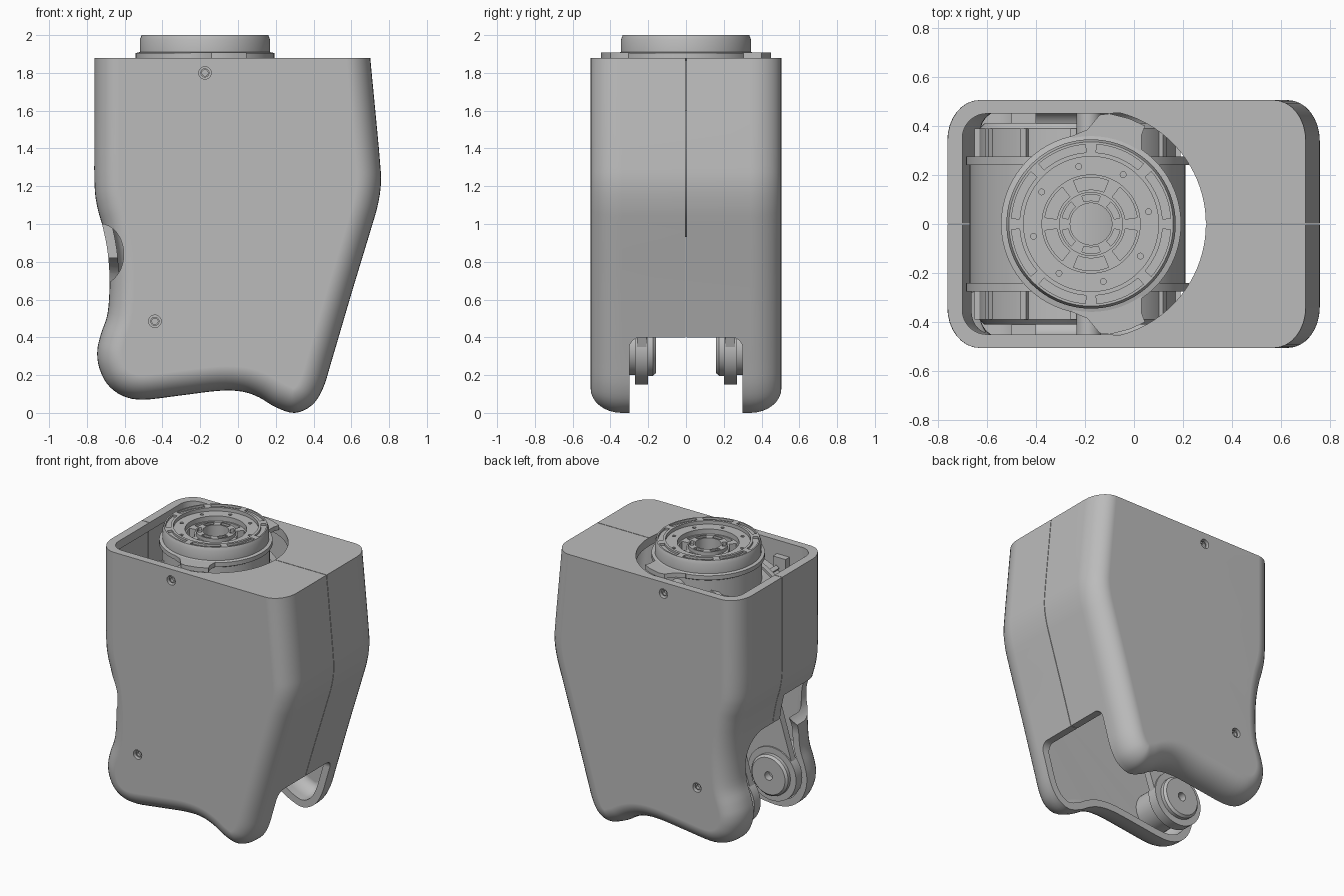
import bpy, bmesh, math
from mathutils import Vector

if "Cube" in bpy.data.objects:
    bpy.data.objects.remove(bpy.data.objects["Cube"], do_unlink=True)

grey = bpy.data.materials.new("plain grey")
grey.use_nodes = True
grey.diffuse_color = (0.5, 0.5, 0.5, 1)
grey.node_tree.nodes["Principled BSDF"].inputs["Base Color"].default_value = (0.5, 0.5, 0.5, 1)
parts = []


def make(name, bm):
    bmesh.ops.recalc_face_normals(bm, faces=bm.faces[:])
    mesh = bpy.data.meshes.new(name)
    bm.to_mesh(mesh)
    bm.free()
    mesh.materials.append(grey)
    obj = bpy.data.objects.new(name, mesh)
    bpy.context.collection.objects.link(obj)
    parts.append(obj)
    return obj


def place(axis, u, v, w):
    return {"x": (w, u, v), "y": (u, w, v), "z": (u, v, w)}[axis]


def add_prism(bm, pts, axis, a, b):
    low = [bm.verts.new(place(axis, u, v, a)) for u, v in pts]
    top = [bm.verts.new(place(axis, u, v, b)) for u, v in pts]
    bm.faces.new(low)
    bm.faces.new(top)
    for i in range(len(pts)):
        j = (i + 1) % len(pts)
        bm.faces.new((low[i], low[j], top[j], top[i]))


def prism(name, pts, axis, a, b):
    bm = bmesh.new()
    add_prism(bm, pts, axis, a, b)
    return make(name, bm)


def arc(cx, cy, r, start, end, n=12, ry=None):
    angles = [math.radians(start + (end - start) * i / n) for i in range(n + 1)]
    return [(cx + r * math.cos(t), cy + (ry or r) * math.sin(t)) for t in angles]


def disc(cx, cy, r, n=32, ry=None):
    return arc(cx, cy, r, 0, 360, n, ry)[:-1]


def sector(cx, cy, r0, r1, start, end):
    return arc(cx, cy, r1, start, end) + arc(cx, cy, r0, end, start)


def lathe(name, profile, axis, cx, cy, n=72):
    """Turn a closed (radius, height) outline about an axis."""
    bm = bmesh.new()
    rings = [[bm.verts.new(place(axis, u, v, h)) for u, v in disc(cx, cy, r, n)]
             for r, h in profile]
    for k, ring in enumerate(rings):
        nxt = rings[(k + 1) % len(rings)]
        for i in range(n):
            j = (i + 1) % n
            bm.faces.new((ring[i], ring[j], nxt[j], nxt[i]))
    return make(name, bm)


def cut(obj, cutter):
    mod = obj.modifiers.new("cut", "BOOLEAN")
    mod.operation = "DIFFERENCE"
    mod.solver = "EXACT"
    mod.object = cutter
    bpy.context.view_layer.objects.active = obj
    bpy.ops.object.modifier_apply(modifier=mod.name)
    parts.remove(cutter)
    bpy.data.objects.remove(cutter, do_unlink=True)


# Side outline of the leg shell, from top of -x edge round to top of +x edge
outline = [Vector(p) for p in (
    (-.76, 1.88), (-.76, 1.55), (-.76, 1.22), (-.745, 1.09), (-.715, .98), (-.69, .85),
    (-.68, .7), (-.69, .53), (-.725, .42), (-.745, .33), (-.735, .24), (-.69, .15),
    (-.61, .09), (-.5, .07), (-.3, .093), (-.1, .117), (.02, .113), (.11, .083),
    (.2, .03), (.3, 0), (.39, .04), (.45, .13), (.5, .29), (.6, .63), (.7, .96),
    (.74, 1.1), (.757, 1.22), (.75, 1.35), (.725, 1.62), (.7, 1.88))]


def smooth_path(p, steps=4):
    out = []
    for i in range(len(p) - 1):
        a, b, c, d = p[max(i - 1, 0)], p[i], p[i + 1], p[min(i + 2, len(p) - 1)]
        for k in range(steps):
            t = k / steps
            out.append(0.5 * (2 * b + (c - a) * t + (2 * a - 5 * b + 4 * c - d) * t * t
                              + (3 * b - a - 3 * c + d) * t ** 3))
    return out + [p[-1]]


path = smooth_path(outline)
last = len(path) - 1
normals = []
for i in range(last + 1):
    d = (path[min(i + 1, last)] - path[max(i - 1, 0)]).normalized()
    normals.append(Vector((-d.y, d.x)))
for _ in range(5):
    normals = [(normals[max(i - 1, 0)] + normals[i] * 2 + normals[min(i + 1, last)]).normalized()
               for i in range(last + 1)]
normals[0], normals[last] = Vector((1, 0)), Vector((-1, 0))


def rounded_body(name, inset, half, r_in, r_y, top, n=8):
    """Outline extruded in y with rounded front and back edges."""
    bm = bmesh.new()
    turns = [math.pi / 2 * k / n for k in range(n + 1)]
    layers = [(-1, t) for t in reversed(turns)] + [(1, t) for t in turns]
    rings = []
    for side, t in layers:
        off = inset + r_in * (1 - math.cos(t))
        y = side * (half - r_y + r_y * math.sin(t))
        pts = [p + m * off for p, m in zip(path, normals)]
        rings.append([bm.verts.new((p.x, y, min(p.y, top))) for p in pts])
    for a, b in zip(rings, rings[1:]):
        for i in range(last):
            bm.faces.new((a[i], a[i + 1], b[i + 1], b[i]))
    bm.faces.new(rings[0])
    bm.faces.new(rings[-1])
    bm.faces.new([r[0] for r in rings] + [r[-1] for r in reversed(rings)])
    return make(name, bm)


# Hollow shell with open top
shell = rounded_body("leg_shell", 0, .505, .13, .165, 1.88)
cut(shell, rounded_body("cavity", .05, .455, .07, .1, 1.82))
HX = -.175
mouth = (arc(HX, 0, .468, -75, 75, 40) + [(HX, .45)] + arc(-.6, .35, .1, 90, 180)
         + arc(-.6, -.35, .1, 180, 270) + [(HX, -.45)])
cut(shell, prism("mouth", mouth, "z", 1.7, 2))


# Clearance between the two lower cheeks, taller on the -x side
def slot(top, r):
    return ([(-.3, -.2), (.3, -.2)] + arc(.3 - r, top - r, r, 0, 90)
            + arc(r - .3, top - r, r, 90, 180))


cut(shell, prism("cheek_slot", slot(.4, .06), "x", -1, 1))
cut(shell, prism("rear_slot", slot(.82, .2), "x", -1, -.45))
cut(shell, prism("side_notch", disc(-.73, .84, .125, 40, .16), "y", -.7, -.08))
cut(shell, prism("seam", [(-1, -1), (1, -1), (1, 3), (-1, 3)], "y", -.002, .002))

# Screw holes with seated screws
for s in (-1, 1):
    for x, z in ((HX, 1.8), (-.44, .485)):
        cut(shell, prism("screw_hole", disc(x, z, .033), "y", s * .47, s * .6))
        lathe("screw", [(.016, s * .46), (.024, s * .46), (.024, s * .49), (.016, s * .49)],
              "y", x, z, 24)

# Upper rotary joint
hip = lathe("upper_joint", [
    (.085, 1.6), (.35, 1.6), (.35, 1.865), (.367, 1.875), (.367, 1.905), (.345, 1.91),
    (.345, 1.975), (.335, 2), (.275, 2), (.275, 1.975), (.2, 1.975), (.2, 1.94),
    (.13, 1.94), (.13, 1.965), (.085, 1.965)], "z", HX, 0, 96)
bm = bmesh.new()
for k in range(8):
    add_prism(bm, sector(HX, 0, .292, .325, 45 * k + 4, 45 * k + 41), "z", 1.985, 2.1)
for k in range(6):
    add_prism(bm, sector(HX, 0, .14, .19, 60 * k + 8, 60 * k + 52), "z", 1.87, 1.96)
    add_prism(bm, sector(HX, 0, .095, .12, 60 * k + 12, 60 * k + 48), "z", 1.94, 2.1)
for k in range(8):
    t = math.radians(45 * k + 12)
    add_prism(bm, disc(HX + .24 * math.cos(t), .24 * math.sin(t), .012, 12), "z", 1.94, 1.99)
cut(hip, make("joint_pockets", bm))

# Mounting ears, wall bosses and wall pads
ear = [(-.26, .28), (-.25, .36), (-.19, .385), (-.14, .445), (-.1, .45), (-.02, .43),
       (.045, .4), (.03, .36), (.03, .28)]
for s in (-1, 1):
    prism("joint_ear", [(x, s * y) for x, y in ear], "z", 1.875, 1.907)
    prism("wall_boss", disc(HX - .01, 1.8, .05), "y", s * .33, s * .46)
    prism("wall_pad", [(-.5, 1.66), (-.4, 1.66), (-.4, 1.78), (-.5, 1.78)], "y", s * .41, s * .46)

# Horizontal drive inside the shell
MX, MZ = -.23, 1.37
lathe("drive_barrel", [(.05, -.25), (.44, -.25), (.44, .25), (.05, .25)], "y", MX, MZ)
for s in (-1, 1):
    lathe("drive_flange", [(.05, s * .24), (.455, s * .24), (.455, s * .275), (.05, s * .275)],
          "y", MX, MZ)
    lathe("drive_cap", [(.05, s * .27), (.4, s * .27), (.4, s * .39), (.38, s * .41),
                        (.05, s * .41)], "y", MX, MZ)
    bm = bmesh.new()
    for k in range(12):
        add_prism(bm, sector(MX, MZ, .39, .42, 30 * k, 30 * k + 4), "y", s * .27, s * .39)
    make("cap_ribs", bm)

# Lower pivots and the links that carry them
PX, PZ = -.54, .34
lean = math.degrees(math.atan2(1 - PZ, -.32 - PX))
link = arc(PX, PZ, .175, lean + 90, lean + 270, 24) + arc(-.32, 1, .19, lean - 90, lean + 90, 24)
for s in (-1, 1):
    prism("pivot_link", link, "y", s * .21, s * .26)
    lathe("lower_pivot", [(r, s * y) for r, y in (
        (.03, .16), (.13, .16), (.145, .175), (.145, .2), (.19, .2), (.19, .27),
        (.14, .27), (.14, .46), (.03, .46))], "y", PX, PZ, 48)

# Smooth shading with crisp edges
for obj in parts:
    bpy.ops.object.select_all(action="DESELECT")
    obj.select_set(True)
    bpy.context.view_layer.objects.active = obj
    bpy.ops.object.shade_smooth_by_angle(angle=math.radians(30))
weighted = shell.modifiers.new("weighted_normals", "WEIGHTED_NORMAL")
weighted.keep_sharp = True
